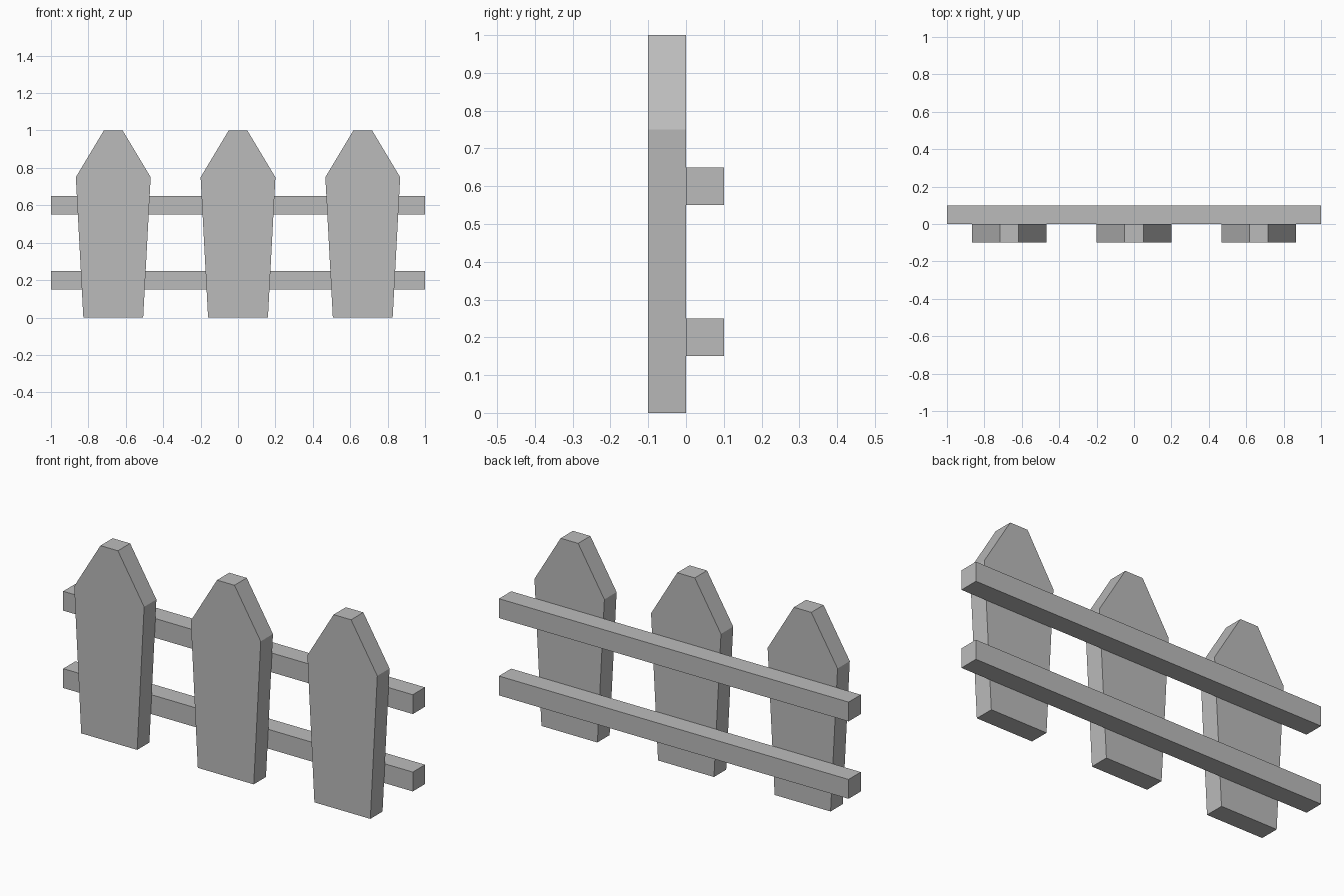
import bpy
import bmesh

default_cube = bpy.data.objects.get("Cube")
if default_cube:
    bpy.data.objects.remove(default_cube, do_unlink=True)

# Single flat grey for the whole fence
GREY = (0.5, 0.5, 0.5, 1.0)
grey = bpy.data.materials.new("plain_grey")
grey.use_nodes = True
grey.diffuse_color = GREY
grey.node_tree.nodes["Principled BSDF"].inputs["Base Color"].default_value = GREY


def extrude_profile(name, profile, x, y_front, depth):
    """Extrude a front-facing (x, z) outline backwards along y."""
    bm = bmesh.new()
    front = bm.faces.new([bm.verts.new((px, y_front, pz)) for px, pz in profile])
    result = bmesh.ops.extrude_face_region(bm, geom=[front], use_keep_orig=True)
    moved = [g for g in result["geom"] if isinstance(g, bmesh.types.BMVert)]
    bmesh.ops.translate(bm, verts=moved, vec=(0, depth, 0))
    bmesh.ops.recalc_face_normals(bm, faces=bm.faces)
    mesh = bpy.data.meshes.new(name)
    bm.to_mesh(mesh)
    bm.free()
    mesh.materials.append(grey)
    obj = bpy.data.objects.new(name, mesh)
    obj.location.x = x
    bpy.context.collection.objects.link(obj)
    return obj


# Tapered pickets with a blunt point, mirrored from one half outline
half = [(0.16, 0.0), (0.2, 0.75), (0.05, 1.0)]
picket = half + [(-px, pz) for px, pz in reversed(half)]
for side, x in (("right", -0.667), ("middle", 0.0), ("left", 0.667)):
    extrude_profile(side + "_picket", picket, x, -0.1, 0.1)

# Horizontal rails behind the pickets
for level, z in (("lower", 0.15), ("upper", 0.55)):
    rail = [(-1, z), (1, z), (1, z + 0.1), (-1, z + 0.1)]
    extrude_profile(level + "_rail", rail, 0.0, 0.0, 0.1)
